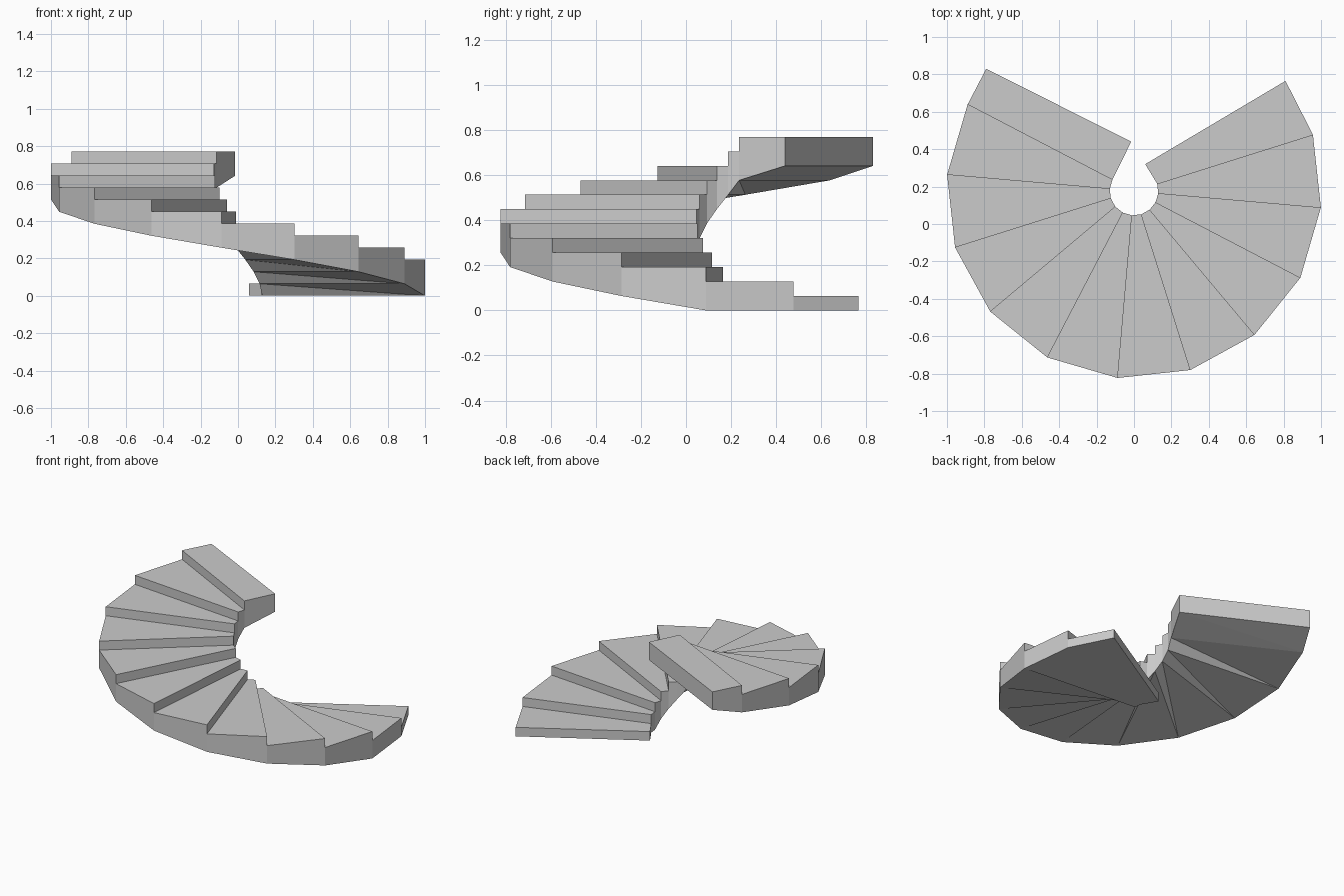
import bpy, bmesh
from math import radians, cos, sin

if "Cube" in bpy.data.objects:
    bpy.data.objects.remove(bpy.data.objects["Cube"])

STEPS = 12
H = 0.77 / STEPS            # riser height
CY = 0.176                  # spiral axis sits at (0, CY)
R_IN, R_OUT = 0.13, 1.003


def ring(radius, k):
    a = radians(17.5 - 22.5 * k)
    return (radius * cos(a), CY + radius * sin(a))


# Plan lines between steps: winders plus the straight-edged first and last treads
inner = [(0.06, 0.32)] + [ring(R_IN, k) for k in range(11)] + [(-0.015, 0.44)]
outer = [(0.81, 0.765)] + [ring(R_OUT, k) for k in range(11)] + [(-0.79, 0.83)]


def soffit(j):
    return max(0.0, (j - 2) * H)


bm = bmesh.new()


def face(*pts):
    bm.faces.new([bm.verts.new(p) for p in pts])


def at(plan, j, z):
    return (*plan[j], z)


for i in range(STEPS):
    n, low, top = i + 1, i * H, (i + 1) * H
    # tread and riser
    face(at(inner, i, top), at(outer, i, top), at(outer, n, top), at(inner, n, top))
    face(at(inner, i, low), at(outer, i, low), at(outer, i, top), at(inner, i, top))
    # inner and outer stringer sides
    for plan in (inner, outer):
        pts = [at(plan, i, soffit(i)), at(plan, n, soffit(n)), at(plan, n, top), at(plan, i, top)]
        if low > soffit(i):
            pts.append(at(plan, i, low))
        face(*pts)
    # twisted underside, split along its diagonal
    a, b = at(outer, i, soffit(i)), at(inner, i, soffit(i))
    c, d = at(inner, n, soffit(n)), at(outer, n, soffit(n))
    face(a, b, c)
    face(a, c, d)

# back end of the last step
e = STEPS
face(at(inner, e, soffit(e)), at(outer, e, soffit(e)), at(outer, e, e * H), at(inner, e, e * H))

bmesh.ops.remove_doubles(bm, verts=bm.verts, dist=1e-5)
bmesh.ops.recalc_face_normals(bm, faces=bm.faces)
mesh = bpy.data.meshes.new("spiral_stairs")
bm.to_mesh(mesh)
bm.free()
bpy.context.collection.objects.link(bpy.data.objects.new("spiral_stairs", mesh))
